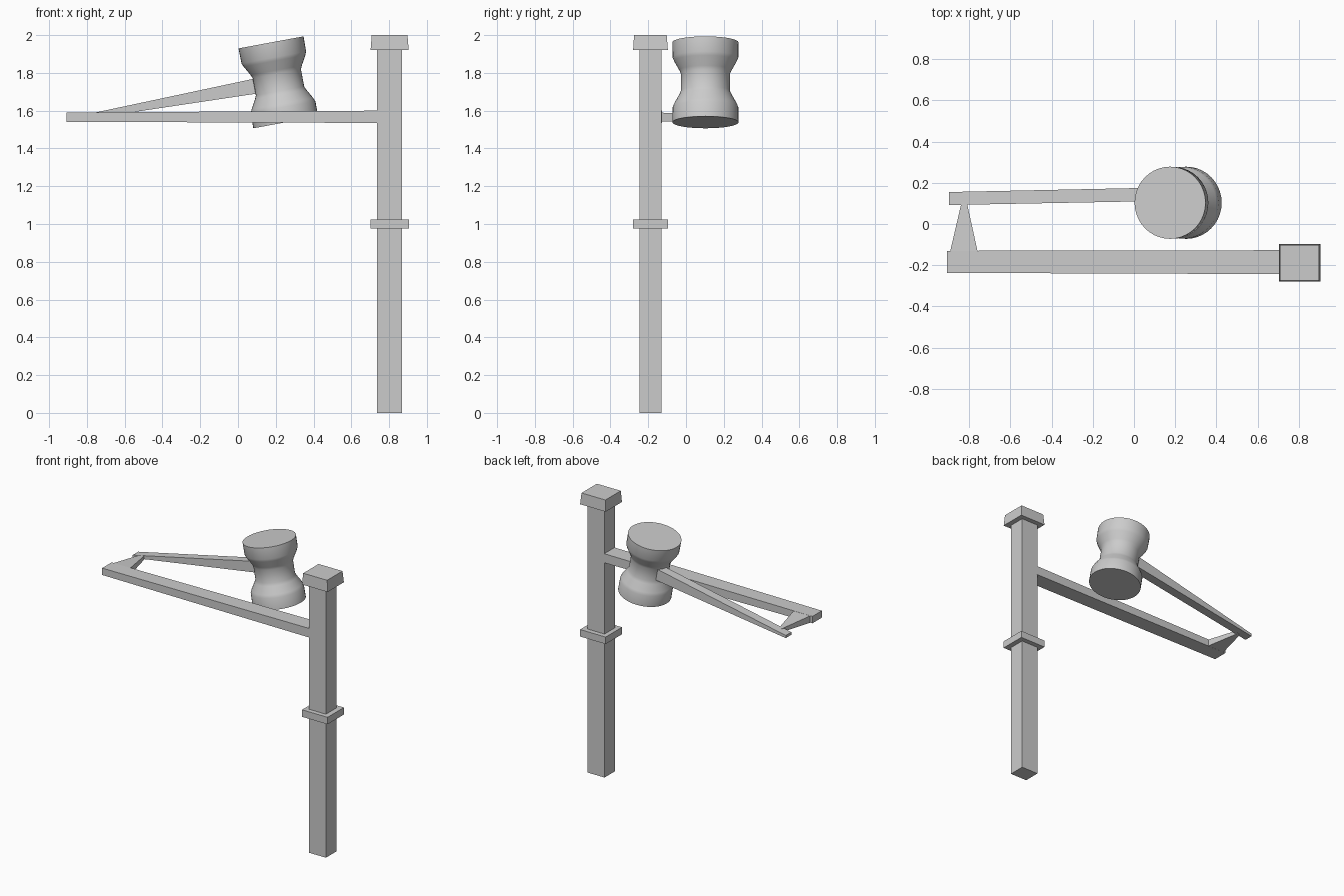
import bpy
import bmesh
import math
from mathutils import Matrix

cube = bpy.data.objects.get("Cube")
if cube:
    bpy.data.objects.remove(cube, do_unlink=True)

grey = bpy.data.materials.new("light grey")
grey.use_nodes = True
colour = (0.6, 0.6, 0.6, 1)
grey.diffuse_color = colour
grey.node_tree.nodes["Principled BSDF"].inputs["Base Color"].default_value = colour


def finish(name, bm):
    bmesh.ops.recalc_face_normals(bm, faces=bm.faces)
    mesh = bpy.data.meshes.new(name)
    bm.to_mesh(mesh)
    bm.free()
    mesh.materials.append(grey)
    obj = bpy.data.objects.new(name, mesh)
    bpy.context.collection.objects.link(obj)
    return obj


def taper(name, axis, start, end):
    """Four-sided bar along an axis; each end is (position, low u, high u, low v, high v)."""
    bm = bmesh.new()
    rings = []
    for pos, u0, u1, v0, v1 in (start, end):
        ring = []
        for u, v in ((u0, v0), (u1, v0), (u1, v1), (u0, v1)):
            co = [u, v]
            co.insert(axis, pos)
            ring.append(bm.verts.new(co))
        rings.append(ring)
        bm.faces.new(ring)
    a, b = rings
    for i in range(4):
        j = (i + 1) % 4
        bm.faces.new((a[i], a[j], b[j], b[i]))
    return finish(name, bm)


X, Y, Z = range(3)

# Upright post with collar and cap
post = (0.735, 0.868, -0.247, -0.13)
collar = (0.702, 0.904, -0.28, -0.096)
taper("post", Z, (0, *post), (1.95, *post))
taper("post_collar", Z, (0.975, *collar), (1.025, *collar))
taper("post_cap", Z, (1.92, *collar), (2.0, 0.708, 0.897, -0.275, -0.102))

# Horizontal arm and the wedge that carries the handle
taper("arm", X, (-0.908, -0.237, -0.13, 1.541, 1.59),
      (0.74, -0.243, -0.127, 1.535, 1.6))
taper("pivot_wedge", Y, (-0.135, -0.892, -0.758, 1.541, 1.59),
      (0.11, -0.835, -0.812, 1.55, 1.575))

# Handle rising into the drum
taper("handle", X, (-0.897, 0.092, 0.155, 1.541, 1.56),
      (0.15, 0.112, 0.177, 1.698, 1.783))

# Waisted drum, a lathed profile leaning toward the handle
half = [(0.046, 0.13), (0.065, 0.138), (0.115, 0.166), (0.134, 0.174), (0.215, 0.175)]
profile = [(-h, r) for h, r in reversed(half)] + half
segments = 40
bm = bmesh.new()
rings = [[bm.verts.new((r * math.cos(math.tau * i / segments),
                        r * math.sin(math.tau * i / segments), h))
          for i in range(segments)] for h, r in profile]
for low, high in zip(rings, rings[1:]):
    for i in range(segments):
        j = (i + 1) % segments
        bm.faces.new((low[i], low[j], high[j], high[i]))
bm.faces.new(rings[0])
bm.faces.new(rings[-1])
bm.transform(Matrix.Translation((0.214, 0.103, 1.75))
             @ Matrix.Rotation(math.radians(-10.5), 4, "Y"))
drum = finish("drum", bm)
bpy.ops.object.select_all(action="DESELECT")
drum.select_set(True)
bpy.context.view_layer.objects.active = drum
bpy.ops.object.shade_smooth_by_angle(angle=math.radians(40))
